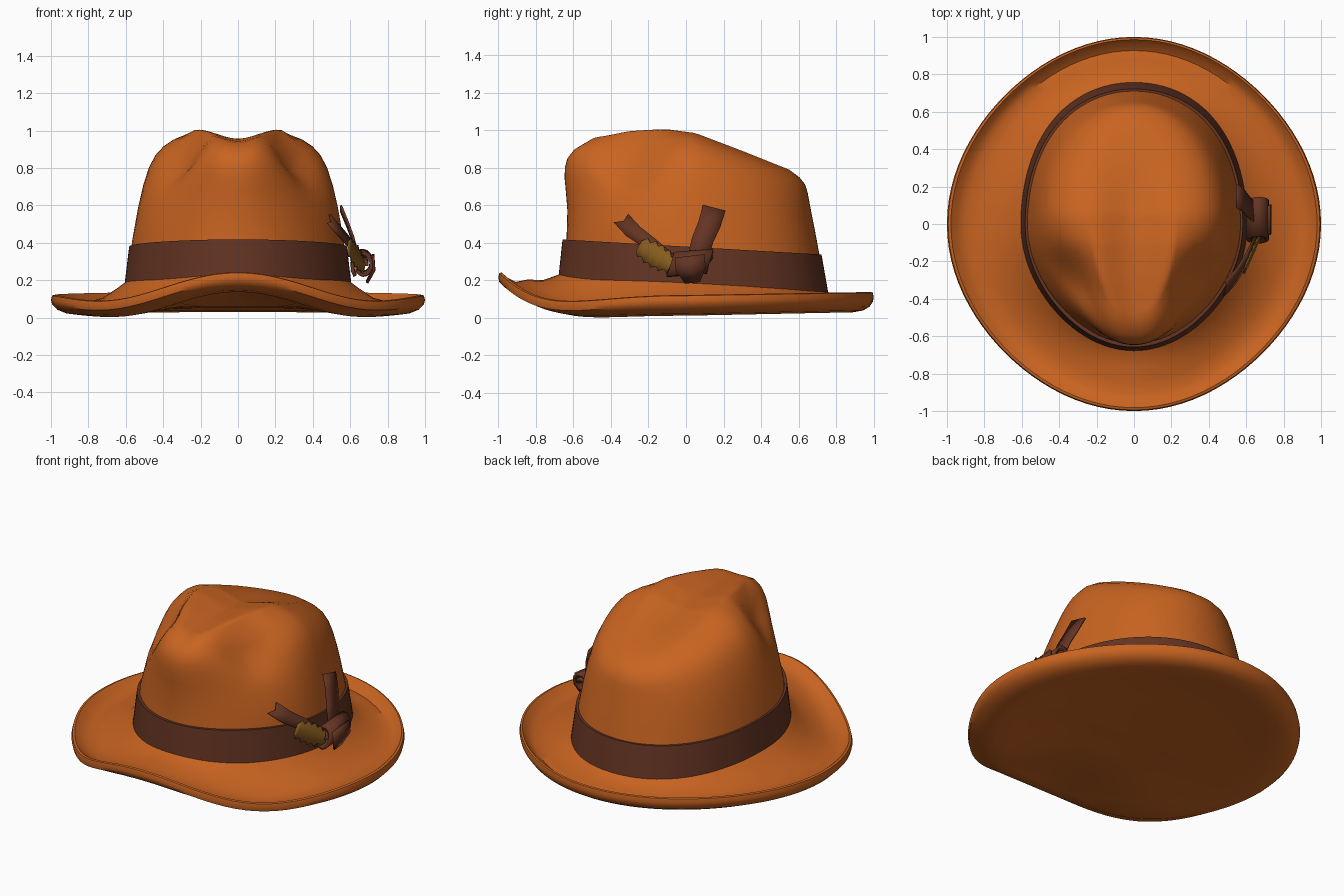
import bpy, bmesh
from math import sin, cos, pi, exp
from mathutils import Vector

if "Cube" in bpy.data.objects:
    bpy.data.objects.remove(bpy.data.objects["Cube"])


def material(name, rgb):
    m = bpy.data.materials.new(name)
    m.use_nodes = True
    m.diffuse_color = (*rgb, 1)
    m.node_tree.nodes["Principled BSDF"].inputs["Base Color"].default_value = (*rgb, 1)
    return m


FELT = material("orange felt", (0.58, 0.126, 0.015))
RIBBON = material("brown ribbon", (0.125, 0.034, 0.016))
QUILL = material("golden feather", (0.24, 0.105, 0.013))
SIDES = 96


def finish(name, bm, mat, angle):
    bmesh.ops.recalc_face_normals(bm, faces=bm.faces)
    mesh = bpy.data.meshes.new(name)
    bm.to_mesh(mesh)
    bm.free()
    mesh.materials.append(mat)
    ob = bpy.data.objects.new(name, mesh)
    bpy.context.collection.objects.link(ob)
    bpy.ops.object.select_all(action="DESELECT")
    ob.select_set(True)
    bpy.context.view_layer.objects.active = ob
    bpy.ops.object.shade_smooth_by_angle(angle=angle)
    return ob


def loft(name, rings, mat, cap_end=False, closed=False, angle=0.8):
    """Skin a list of rings, each a function of the angle around the hat."""
    bm = bmesh.new()
    loops = [[bm.verts.new(ring(2 * pi * i / SIDES)) for i in range(SIDES)] for ring in rings]
    pairs = list(zip(loops, loops[1:]))
    if closed:
        pairs.append((loops[-1], loops[0]))
    for a, b in pairs:
        for i in range(SIDES):
            j = (i + 1) % SIDES
            bm.faces.new((a[i], a[j], b[j], b[i]))
    if cap_end:
        centre = bm.verts.new(sum((v.co for v in loops[-1]), Vector()) / SIDES)
        for i in range(SIDES):
            bm.faces.new((loops[-1][i], loops[-1][(i + 1) % SIDES], centre))
    return finish(name, bm, mat, angle)


def oval(a, rx, front, back):
    """Egg outline, fuller at the back corners and narrower at the front ones."""
    egg = 1 + (.025 if sin(a) > 0 else -.025) * sin(2 * a) ** 2
    return egg * rx * cos(a), egg * (back if sin(a) > 0 else front) * sin(a)


def interp(table, v):
    for (a, p), (b, q) in zip(table, table[1:]):
        if v <= b:
            t = max(0, (v - a) / (b - a))
            return p + (q - p) * t
    return table[-1][1]


def smooth(lo, hi, v):
    t = min(1, max(0, (v - lo) / (hi - lo)))
    return t * t * (3 - 2 * t)


# Crown: oval walls, a top sloping to the back, a teardrop hollow and two front pinches
RIDGE = [(-.65, .95), (-.5, .99), (-.3, 1.005), (-.1, 1.005), (.05, .985), (.3, .89), (.65, .75)]
TEAR = [(-.6, .06), (-.3, .17), (-.1, .23), (.1, .26), (.5, .28)]


def crown_ring(level, rx, front, back, shrink=1):
    def point(a):
        x, y = oval(a, rx * shrink, front * shrink, back * shrink)
        z = level * interp(RIDGE, y)
        hollow = (1 - smooth(0, .22, abs(x))) * (1 - smooth(0, .45, y))
        pinch = smooth(-.02, .17, abs(x) - interp(TEAR, y)) * exp(-((y + .34) / .23) ** 2)
        z -= smooth(.6, .95, level) * (.048 * hollow + .165 * pinch)
        inward = 1 - .085 * pinch * smooth(.4, .85, level)
        return x * inward, y * inward, z
    return point


WALL = [(.13, .60, .665, .755), (.42, .565, .637, .715), (.6, .535, .632, .69),
        (.72, .51, .64, .672), (.82, .48, .647, .658), (.89, .445, .645, .648),
        (.94, .40, .632, .635), (.975, .34, .60, .605), (1, .24, .53, .55)]
crown = [crown_ring(*w) for w in WALL]
crown += [crown_ring(*WALL[-1], shrink=s / 10) for s in range(9, 0, -1)]
loft("crown", crown, FELT, cap_end=True)


# Hat band: tapered and tilted down toward the back
def band_ring(top, inset):
    def point(a):
        size = (.582, .658, .722) if top else (.608, .68, .762)
        x, y = oval(a, *[s - inset for s in size])
        return x, y, (.38 - .058 * y if top else .165 - .07 * y)
    return point


loft("hat_band", [band_ring(False, .03), band_ring(False, 0), band_ring(True, 0), band_ring(True, .02)],
     RIBBON, closed=True, angle=.6)


# Brim: dips at the front corners, lifts at the front, rolled edge, closed underneath
def brim_ring(t, height):
    def point(a):
        s = sin(a)
        ix, iy = oval(a, .58, .64, .72)
        front, back = max(0, -s), max(0, s)
        inner = .205 - .042 * s
        valley = .05 - .045 * front ** 2 + .17 * front ** 6 + .018 * back
        edge = .122 - .115 * front ** 2 + .236 * front ** 6 + .016 * back
        rim = 1 - .025 * sin(2 * a) ** 2
        return ix + (rim * cos(a) - ix) * t, iy + (rim * s - iy) * t, height(inner, valley, edge)
    return point


def under_ring(r, z):
    return lambda a: (r * cos(a), r * sin(a), z + (.04 * r * max(0, -sin(a))))


brim = [
    brim_ring(0, lambda i, v, e: i),
    brim_ring(.14, lambda i, v, e: v + .72 * (i - v)),
    brim_ring(.34, lambda i, v, e: v + .36 * (i - v)),
    brim_ring(.56, lambda i, v, e: v + .03),
    brim_ring(.74, lambda i, v, e: v + .25 * (e - v)),
    brim_ring(.87, lambda i, v, e: v + .6 * (e - v)),
    brim_ring(.95, lambda i, v, e: e),
    brim_ring(.985, lambda i, v, e: e - .004),
    brim_ring(1, lambda i, v, e: e - .028),
    brim_ring(.985, lambda i, v, e: e - .052),
    brim_ring(.92, lambda i, v, e: v - .008),
    brim_ring(.8, lambda i, v, e: v - .028),
    brim_ring(.6, lambda i, v, e: v - .038),
    brim_ring(.35, lambda i, v, e: v - .026),
    under_ring(.5, .038), under_ring(.25, .05),
]
loft("brim", brim, FELT, cap_end=True)


# Ribbon strips for the trim on the hat's left side
def strip(name, path, across, widths, mat, fork=0, thick=.012):
    bm = bmesh.new()
    side = Vector(across).normalized()
    rows = []
    for k, (p, w) in enumerate(zip(path, widths)):
        p = Vector(p)
        mid = p.copy()
        if fork and k == len(path) - 1:
            mid -= (p - Vector(path[-2])).normalized() * fork
        rows.append([bm.verts.new(q) for q in (p - side * w / 2, mid, p + side * w / 2)])
    for a, b in zip(rows, rows[1:]):
        for i in range(2):
            bm.faces.new((a[i], a[i + 1], b[i + 1], b[i]))
    ob = finish(name, bm, mat, .6)
    mod = ob.modifiers.new("thickness", "SOLIDIFY")
    mod.thickness = thick
    mod.offset = 0
    return ob


strip("upright_ribbon", [(.65, .055, .29), (.615, .09, .42), (.585, .125, .5), (.55, .15, .585)],
      (0, 1, -.25), [.11, .115, .12, .125], RIBBON)
strip("forked_ribbon", [(.65, -.08, .32), (.6, -.19, .395), (.545, -.28, .46), (.485, -.345, .53)],
      (.1, .85, .5), [.05, .08, .09, .09], RIBBON, fork=.025)

# Feather with a ragged edge
base, tip = Vector((.675, -.06, .27)), Vector((.59, -.25, .385))
steps = 11
strip("feather", [base.lerp(tip, i / (steps - 1)) for i in range(steps)], (.1, .5, .85),
      [.045 + .055 * sin(pi * i / steps) + (.04 if i % 2 else 0) for i in range(steps)],
      QUILL, thick=.008)

# Rolled knot and its hanging end
coil = []
for i in range(27):
    a, r = 2 * pi * i / 16, .02 + .04 * i / 26
    coil.append((.668 + r * cos(a), .02 + .02 * sin(a), .285 + 1.3 * r * sin(a)))
strip("knot", coil, (0, 1, .08), [.21] * len(coil), RIBBON, thick=.018)
strip("knot_end", [(.722, .02, .33), (.727, .025, .26), (.69, .035, .19)], (0, 1, .12),
      [.16, .16, .08], RIBBON, thick=.014)
